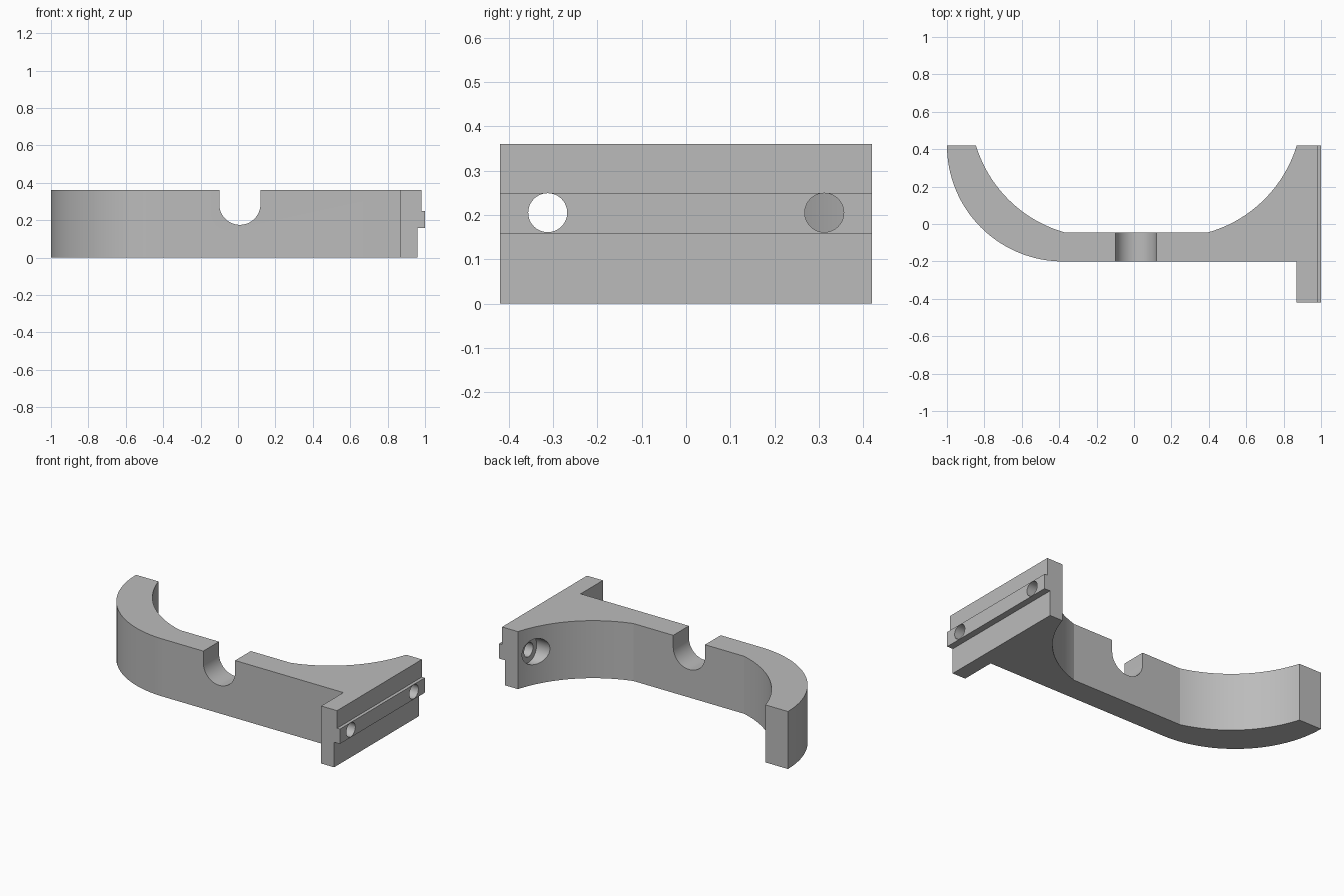
import bpy, bmesh, math
from mathutils import Vector, Matrix

if "Cube" in bpy.data.objects:
    bpy.data.objects.remove(bpy.data.objects["Cube"], do_unlink=True)

HEIGHT = 0.36
BACK = 0.42

grey = bpy.data.materials.new("plain_grey")
grey.use_nodes = True
colour = (0.5, 0.5, 0.5, 1)
grey.diffuse_color = colour
grey.node_tree.nodes["Principled BSDF"].inputs["Base Color"].default_value = colour


def arc(start, end, sagitta, steps=32):
    """Points from start to end, bulging to the right of the direction of travel."""
    a, b = Vector(start), Vector(end)
    chord = b - a
    half = chord.length / 2
    radius = (half ** 2 + sagitta ** 2) / (2 * sagitta)
    side = Vector((chord.y, -chord.x)).normalized()
    centre = (a + b) / 2 - side * (radius - sagitta)
    sweep = 2 * math.asin(half / radius)
    return [centre + Matrix.Rotation(sweep * i / steps, 2) @ (a - centre)
            for i in range(steps + 1)]


def prism(name, points, depth):
    """Extrude a closed profile along the given vector."""
    bm = bmesh.new()
    face = bm.faces.new([bm.verts.new(p) for p in points])
    new = bmesh.ops.extrude_face_region(bm, geom=[face])["geom"]
    bmesh.ops.translate(bm, vec=depth,
                        verts=[v for v in new if isinstance(v, bmesh.types.BMVert)])
    bmesh.ops.recalc_face_normals(bm, faces=bm.faces)
    mesh = bpy.data.meshes.new(name)
    bm.to_mesh(mesh)
    bm.free()
    mesh.materials.append(grey)
    obj = bpy.data.objects.new(name, mesh)
    bpy.context.collection.objects.link(obj)
    return obj


def bore(name, radius, x0, x1, y, z=0.205, sides=48):
    """Round cutter along x."""
    ring = [(x0, y + radius * math.cos(math.tau * i / sides),
             z + radius * math.sin(math.tau * i / sides)) for i in range(sides)]
    return prism(name, ring, (x1 - x0, 0, 0))


def combine(target, tool, operation):
    mod = target.modifiers.new(operation.lower(), "BOOLEAN")
    mod.operation, mod.solver, mod.object = operation, "EXACT", tool
    bpy.context.view_layer.objects.active = target
    bpy.ops.object.modifier_apply(modifier=mod.name)
    bpy.data.objects.remove(tool, do_unlink=True)


# Curved bracket arm, drawn from above
quarter = 0.62 * (1 - math.sqrt(0.5))
outline = arc((-1, BACK), (-0.38, -0.2), quarter)
outline += [Vector((0.9, -0.2)), Vector((0.9, BACK))]
inner_left = arc((-0.845, BACK), (-0.37, -0.045), 0.085)
inner_right = arc((0.395, -0.045), (0.87, BACK), 0.085)
outline += inner_right[::-1] + inner_left[::-1]
bracket = prism("bracket", [(p.x, p.y, 0) for p in outline], (0, 0, HEIGHT))

# Mounting plate with its stepped tongue
section = [(0.87, 0), (0.96, 0), (0.96, 0.157), (1, 0.157),
           (1, 0.25), (0.98, 0.25), (0.98, HEIGHT), (0.87, HEIGHT)]
plate = prism("mounting_plate", [(x, -BACK, z) for x, z in section], (0, 2 * BACK, 0))
combine(bracket, plate, "UNION")

# Round-bottomed notch in the top edge
notch = [(0.01 + 0.11 * math.cos(a), -0.3, 0.285 + 0.11 * math.sin(a))
         for a in [math.pi + math.pi * i / 32 for i in range(33)]]
notch += [(0.12, -0.3, 0.5), (-0.1, -0.3, 0.5)]
combine(bracket, prism("notch_cutter", notch, (0, 0.4, 0)), "DIFFERENCE")

# Two screw holes, and the wide head recess behind the back one
for y in (-0.312, 0.312):
    combine(bracket, bore("hole_cutter", 0.044, 0.7, 1.1, y), "DIFFERENCE")
combine(bracket, bore("recess_cutter", 0.08, 0.6, 0.872, 0.312), "DIFFERENCE")

bpy.ops.object.select_all(action="DESELECT")
bracket.select_set(True)
bpy.context.view_layer.objects.active = bracket
bpy.ops.object.shade_smooth_by_angle(angle=math.radians(12))
